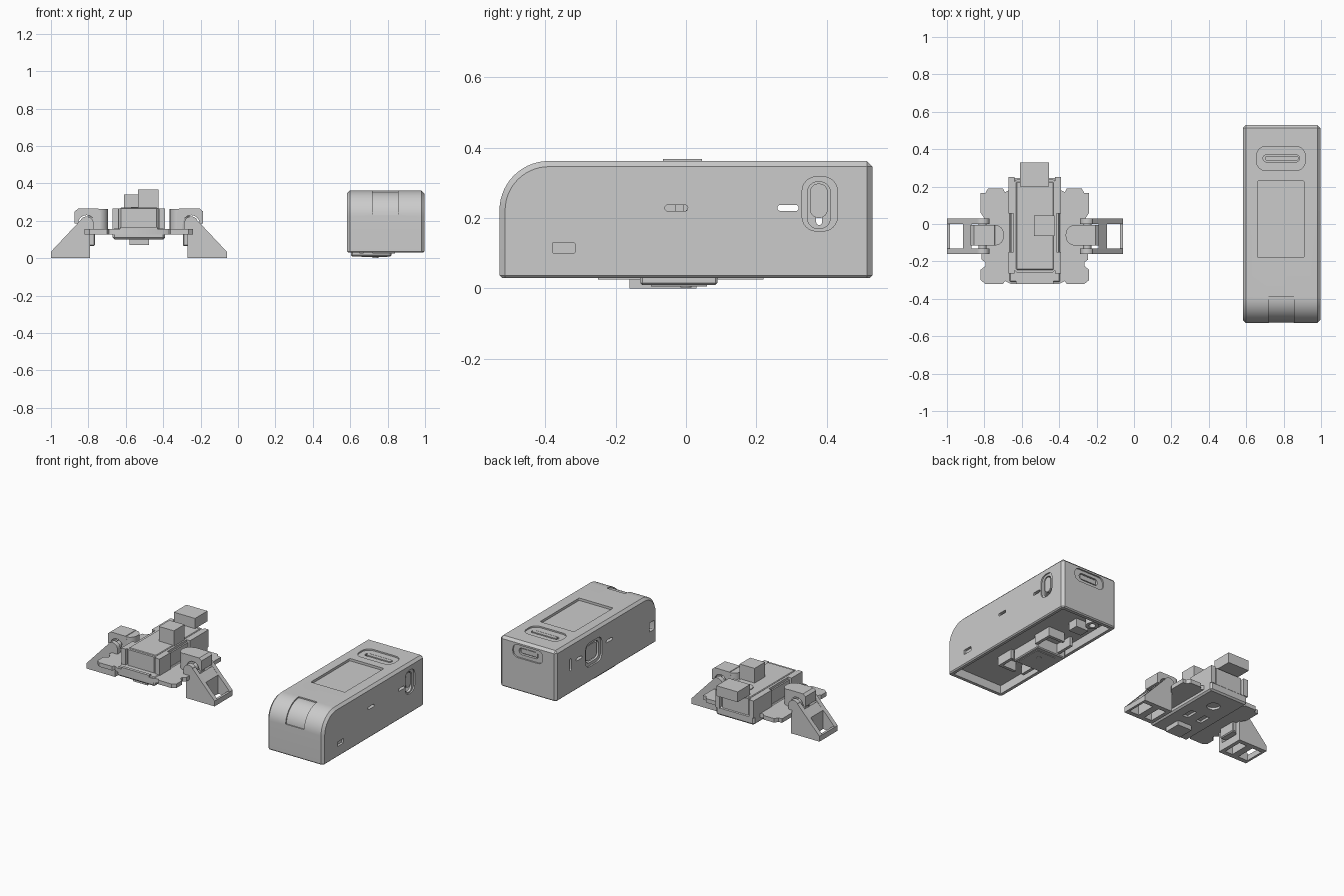
import bpy, bmesh
from math import sin, cos, radians

if "Cube" in bpy.data.objects:
    bpy.data.objects.remove(bpy.data.objects["Cube"])

AX = {'x': lambda u, v, w: (w, u, v),    # profile in y,z
      'y': lambda u, v, w: (u, w, v),    # profile in x,z
      'z': lambda u, v, w: (u, v, w)}    # profile in x,y


def prism(name, pts, axis, a, b, bevel=0):
    bm = bmesh.new()
    lo = [bm.verts.new(AX[axis](u, v, a)) for u, v in pts]
    hi = [bm.verts.new(AX[axis](u, v, b)) for u, v in pts]
    n = len(pts)
    bm.faces.new(lo)
    bm.faces.new(hi[::-1])
    for i in range(n):
        j = (i + 1) % n
        bm.faces.new((lo[i], hi[i], hi[j], lo[j]))
    if bevel:
        bm.normal_update()
        bmesh.ops.recalc_face_normals(bm, faces=bm.faces)
        es = [e for e in bm.edges if e.calc_face_angle() > radians(40)]
        bmesh.ops.bevel(bm, geom=es, offset=bevel, segments=1, affect='EDGES')
    bmesh.ops.recalc_face_normals(bm, faces=bm.faces)
    me = bpy.data.meshes.new(name)
    bm.to_mesh(me)
    bm.free()
    ob = bpy.data.objects.new(name, me)
    bpy.context.collection.objects.link(ob)
    return ob


def box(name, x0, x1, y0, y1, z0, z1, bevel=0):
    return prism(name, [(x0, y0), (x1, y0), (x1, y1), (x0, y1)], 'z', z0, z1, bevel)


def arc(cu, cv, r, a0, a1, n=10):
    return [(cu + r * cos(radians(a0 + (a1 - a0) * i / n)),
             cv + r * sin(radians(a0 + (a1 - a0) * i / n))) for i in range(n + 1)]


def rrect(u0, u1, v0, v1, r):
    r = min(r, (u1 - u0) / 2 - 1e-4, (v1 - v0) / 2 - 1e-4)
    return (arc(u1 - r, v1 - r, r, 0, 90, 6) + arc(u0 + r, v1 - r, r, 90, 180, 6) +
            arc(u0 + r, v0 + r, r, 180, 270, 6) + arc(u1 - r, v0 + r, r, 270, 360, 6))


def circle(u, v, r, n=24):
    return arc(u, v, r, 0, 360, n)[:-1]


def cut(ob, *cutters):
    for c in cutters:
        m = ob.modifiers.new("cut", 'BOOLEAN')
        m.operation, m.solver, m.object = 'DIFFERENCE', 'EXACT', c
        bpy.context.view_layer.objects.active = ob
        bpy.ops.object.modifier_apply(modifier=m.name)
        bpy.data.objects.remove(c)


# ---------- shell ----------
def shell_profile(t, z0):
    return ([(-.53 + t, z0), (.53 - t, z0), (.53 - t, .362 - t)] +
            arc(-.39, .222, .14 - t, 90, 180, 14))


shell = prism("shell", shell_profile(0, .021), 'x', .582, .996, .016)
cut(shell,
    box("c", .4, 1.2, -.8, .8, -.1, .03),
    prism("cavity", shell_profile(.028, -.05), 'x', .609, .971),
    # screen recess, top button slot
    prism("c", rrect(.66, .91, -.18, .23, .008), 'z', .346, .4),
    prism("c", rrect(.655, .915, .285, .415, .05), 'z', .353, .4),
    prism("c", rrect(.69, .885, .332, .37, .02), 'z', .32, .4),
    # right side openings
    prism("c", rrect(.33, .43, .163, .317, .04), 'x', .987, 1.1),
    prism("c", rrect(.345, .41, .17, .303, .03), 'x', .94, 1.1),
    prism("c", rrect(.26, .32, .22, .237, .008), 'x', .5, 1.1),
    prism("c", rrect(-.06, .005, .22, .237, .008), 'x', .8, 1.1),
    prism("c", rrect(-.38, -.315, .1, .13, .005), 'x', .98, 1.1),
    # left side openings
    prism("c", rrect(.05, .22, .13, .29, .04), 'x', .5, .593),
    prism("c", rrect(.07, .2, .15, .27, .03), 'x', .5, .64),
    prism("c", rrect(.37, .387, .18, .26, .008), 'x', .5, .64),
    prism("c", rrect(-.06, .005, .22, .237, .008), 'x', .5, .7),
    prism("c", rrect(-.5, -.45, .12, .18, .005), 'x', .5, .64),
    # back port
    prism("c", rrect(.68, .90, .25, .335, .035), 'y', .52, .6),
    prism("c", rrect(.72, .86, .272, .315, .02), 'y', .48, .6))
# front catch recess following the curved nose
nose = arc(-.39, .222, .132, 177, 90, 14) + [(-.39, .42), (-.6, .42)]
cut(shell, prism("c", [(-.6, .232), (-.522, .232)] + nose, 'x', .72, .855))

# shell inner parts
prism("top_button", rrect(.70, .88, .339, .363, .012), 'z', .325, .356)
prism("side_button", rrect(.352, .403, .2, .298, .025), 'x', .93, .984)
prism("left_button", rrect(.08, .19, .16, .26, .02), 'x', .6, .622)
box("slot_stop", .80, .96, -.06, -.03, .2, .25)
box("port", .73, .85, .47, .515, .28, .31)
box("inner_floor", .605, .975, -.505, .505, .085, .1)
box("inner_block", .605, .82, -.13, .09, .01, .09, .006)
box("inner_cover", .66, .80, -.10, .06, .006, .012)
prism("inner_screw", circle(.735, .0, .015), 'z', .002, .02)
for y0, y1 in ((-.24, -.13), (.09, .21)):
    ye = y0 if y0 < 0 else y1
    box("bracket_side", .82, .84, y0, y1, .025, .09)
    box("bracket_side", .65, .67, y0, y1, .025, .09)
    box("bracket_end", .72, .84, ye - .01, ye + .01, .025, .09)
boss = prism("screw_boss", circle(.70, .45, .04), 'z', .04, .09)
cut(boss, prism("c", circle(.70, .45, .02), 'z', 0, .08))
box("boss_block", .69, .78, .33, .40, .03, .09)

# ---------- frame ----------
CX = -.53
half = [(.13, -.32), (.16, -.305), (.17, -.32), (.265, -.32), (.29, -.30), (.29, -.245),
        (.265, -.225), (.265, -.205), (.285, -.19), (.285, -.10), (.27, -.08), (.27, .03),
        (.29, .06), (.29, .165), (.265, .165), (.25, .19), (.17, .19), (.16, .17), (.14, .18)]
prism("frame_plate", [(CX + u, v) for u, v in half] +
      [(CX - u, v) for u, v in reversed(half)], 'z', .128, .155)

# lower tray with sunken underside
tray = box("lower_tray", -.67, -.39, -.315, .245, .1, .16, .01)
cut(tray,
    prism("c", circle(-.53, .1, .04), 'z', .08, .115),
    box("c", -.60, -.56, -.1, -.02, .08, .115),
    box("c", -.50, -.46, -.1, -.02, .08, .115))
box("belly_block", -.58, -.475, -.27, -.16, .07, .11)

# main body, cap and loose blocks
c = .02
prism("main_body", [(-.645 + c, -.26), (-.415 - c, -.26), (-.415, -.26 + c), (-.415, .24 - c),
                    (-.415 - c, .24), (-.645 + c, .24), (-.645, .24 - c), (-.645, -.26 + c)],
      'z', .15, .265)
box("body_lid", -.63, -.43, -.245, .225, .26, .27, .004)
prism("round_cap", circle(-.53, .125, .042), 'z', .26, .275)
box("top_block", -.535, -.425, -.065, .045, .265, .367)
box("rear_block", -.61, -.455, .2, .33, .272, .34)
box("front_lip", -.63, -.43, -.32, -.30, .15, .168)

# ---------- mirrored legs and joints ----------
for side, s in (("left", -1), ("right", 1)):
    def P(pts):
        return [(CX + s * u, v) for u, v in pts]

    def B(name, d0, d1, y0, y1, z0, z1, bevel=0):
        x0, x1 = sorted((CX + s * d0, CX + s * d1))
        return box(side + name, x0, x1, y0, y1, z0, z1, bevel)

    # body rails
    B("_rear_rail", .108, .14, .055, .25, .15, .265)
    B("_front_rail", .108, .14, -.265, -.15, .15, .265)
    B("_mid_rail", .10, .125, -.15, .06, .15, .25)

    # joint housing with arch
    arch = [(.205, .15), (.205, .245), (.215, .265), (.325, .265), (.343, .25), (.343, .185)]
    arch += arc(.28, .185, .045, 0, 180, 12) + [(.23, .15)]
    prism(side + "_joint_housing", P(arch), 'y', -.115, -.005)
    prism(side + "_joint_nose", P(rrect(.165, .27, -.115, -.005, .05)), 'z', .15, .262)
    prism(side + "_joint_shaft", P(circle(.28, .185, .022)), 'y', -.15, .02)
    B("_joint_clip", .235, .29, -.12, 0, .065, .145, .006)
    B("_joint_bridge", .2, .25, -.12, 0, .13, .155)

    # leg: two side plates joined by a web, a toe bar and a heel bar
    leg = [(.26, 0), (.47, 0), (.47, .035), (.31, .205)] + arc(.28, .185, .038, 40, 180, 10)
    leg += [(.242, .14), (.26, .13)]
    for y0, y1 in ((-.16, -.13), (0, .03)):
        prism(side + "_leg_plate", P(leg), 'y', y0, y1)
    prism(side + "_leg_web", P([(.34, 0), (.385, 0), (.385, .125), (.34, .17)]), 'y', -.14, .01)
    B("_leg_toe", .455, .47, -.14, .01, 0, .035)
    B("_leg_heel", .26, .285, -.14, .01, 0, .05)

# smooth curved faces, keep hard edges
bpy.ops.object.select_all(action='DESELECT')
for ob in bpy.data.objects:
    ob.select_set(True)
bpy.context.view_layer.objects.active = shell
bpy.ops.object.shade_smooth_by_angle(angle=radians(30))
